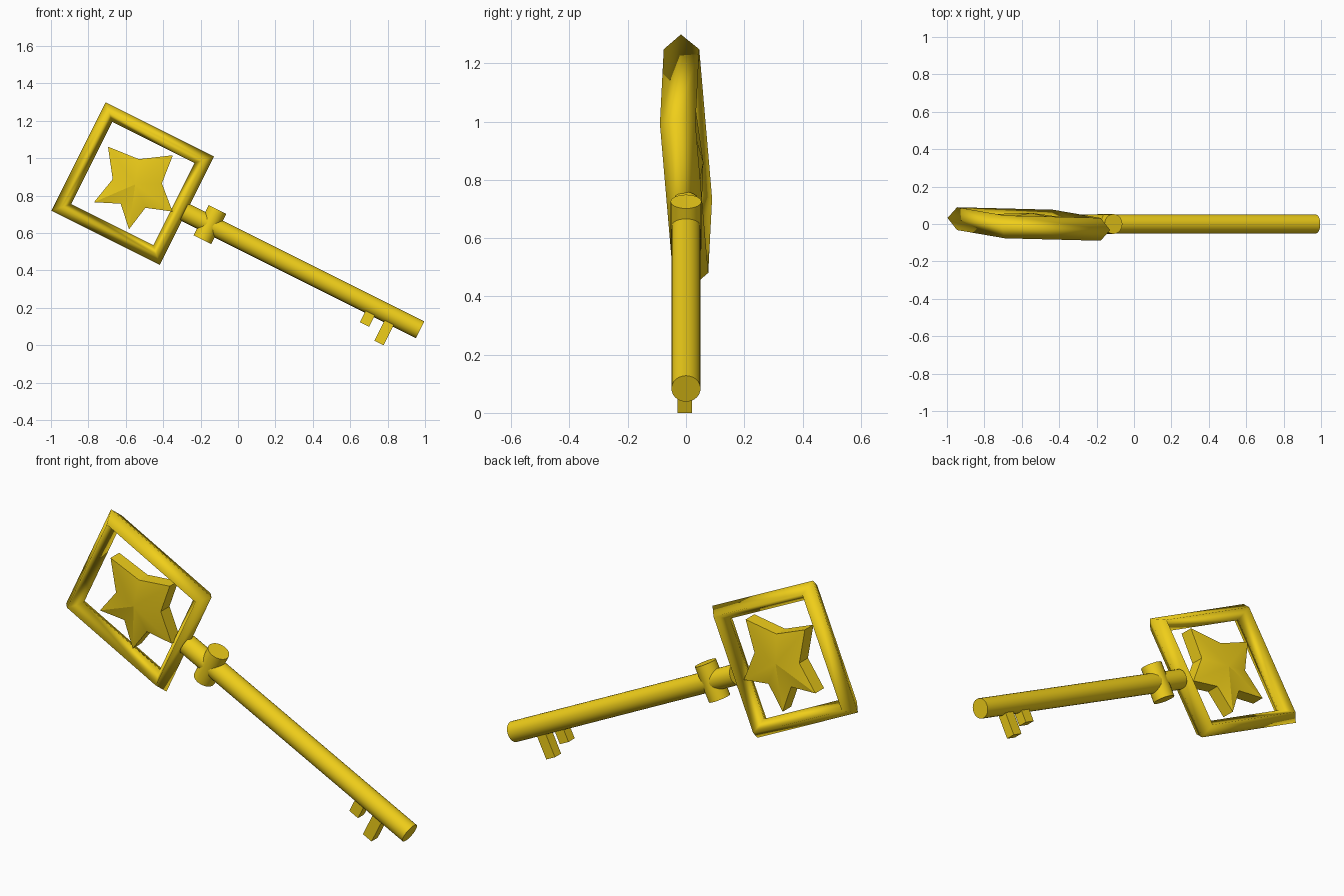
import bpy, bmesh, math
from mathutils import Matrix, Vector

if "Cube" in bpy.data.objects:
    bpy.data.objects.remove(bpy.data.objects["Cube"])

# Key space: X runs along the shaft, Z across it, Y is depth
KEY = Matrix.Translation((-0.15, 0, 0.645)) @ Matrix.Rotation(math.radians(26.57), 4, 'Y')
BOW = (-0.467, 0.012)

gold = bpy.data.materials.new("gold")
gold.diffuse_color = (0.87, 0.62, 0.01, 1)
gold.use_nodes = True
gold.node_tree.nodes["Principled BSDF"].inputs["Base Color"].default_value = gold.diffuse_color


def tilt(x, z):
    """Depth offset of the slightly tilted bow."""
    return -0.023 * (x - BOW[0]) - 0.077 * (z - BOW[1])


def finish(name, bm, angle=None):
    bmesh.ops.recalc_face_normals(bm, faces=bm.faces)
    bm.transform(KEY)
    me = bpy.data.meshes.new(name)
    bm.to_mesh(me)
    bm.free()
    me.materials.append(gold)
    ob = bpy.data.objects.new(name, me)
    bpy.context.collection.objects.link(ob)
    if angle:
        bpy.ops.object.select_all(action='DESELECT')
        ob.select_set(True)
        bpy.context.view_layer.objects.active = ob
        bpy.ops.object.shade_smooth_by_angle(angle=math.radians(angle))
    return ob


def rod(name, radius, length, matrix):
    bm = bmesh.new()
    bmesh.ops.create_cone(bm, cap_ends=True, segments=24, radius1=radius,
                          radius2=radius, depth=length, matrix=matrix)
    finish(name, bm, 40)


def block(name, x, z0, z1, width, depth):
    bm = bmesh.new()
    bmesh.ops.create_cube(bm, size=1, matrix=Matrix.Translation((x, -0.005, (z0 + z1) / 2))
                          @ Matrix.Diagonal((width, depth, z1 - z0, 1)))
    finish(name, bm)


# Shaft and cross-wise collar
rod("shaft", 0.05, 1.41, Matrix.Translation((0.551, 0, 0)) @ Matrix.Rotation(math.pi / 2, 4, 'Y'))
rod("collar", 0.053, 0.18, Matrix.Identity(4))

# Teeth
block("short_tooth", 0.978, -0.108, 0, 0.055, 0.05)
block("long_tooth", 1.091, -0.162, 0, 0.055, 0.05)

# Square bow frame: diamond section swept round four corners
bm = bmesh.new()
section = [(0.324, 0), (0.286, 0.061), (0.246, 0), (0.286, -0.061)]
rings = []
for sx, sz in ((1, 1), (-1, 1), (-1, -1), (1, -1)):
    ring = []
    for r, y in section:
        x, z = BOW[0] + sx * r, BOW[1] + sz * r
        ring.append(bm.verts.new((x, y + tilt(x, z), z)))
    rings.append(ring)
for i in range(4):
    a, b = rings[i], rings[(i + 1) % 4]
    for j in range(4):
        k = (j + 1) % 4
        bm.faces.new((a[j], a[k], b[k], b[j]))
finish("bow_frame", bm, 120)

# Star: outline in front-view x, z, with raised centres on both sides
outline = [(-0.695, 1.062), (-0.53, 0.995), (-0.348, 1.016), (-0.407, 0.866),
           (-0.35, 0.715), (-0.495, 0.735), (-0.583, 0.62), (-0.627, 0.757),
           (-0.77, 0.765), (-0.67, 0.888)]
inverse = KEY.inverted()
bm = bmesh.new()
layers = []
for side in (-1, 1):
    def add(x, z, y):
        p = inverse @ Vector((x, 0, z))
        return bm.verts.new((p.x, side * y + tilt(p.x, p.z), p.z))
    rim = [add(x, z, 0.035) for x, z in outline]
    hub = add(-0.55, 0.86, 0.06)
    for i in range(10):
        bm.faces.new((hub, rim[i], rim[(i + 1) % 10]))
    layers.append(rim)
for i in range(10):
    k = (i + 1) % 10
    bm.faces.new((layers[0][i], layers[0][k], layers[1][k], layers[1][i]))
finish("star", bm, 20)
